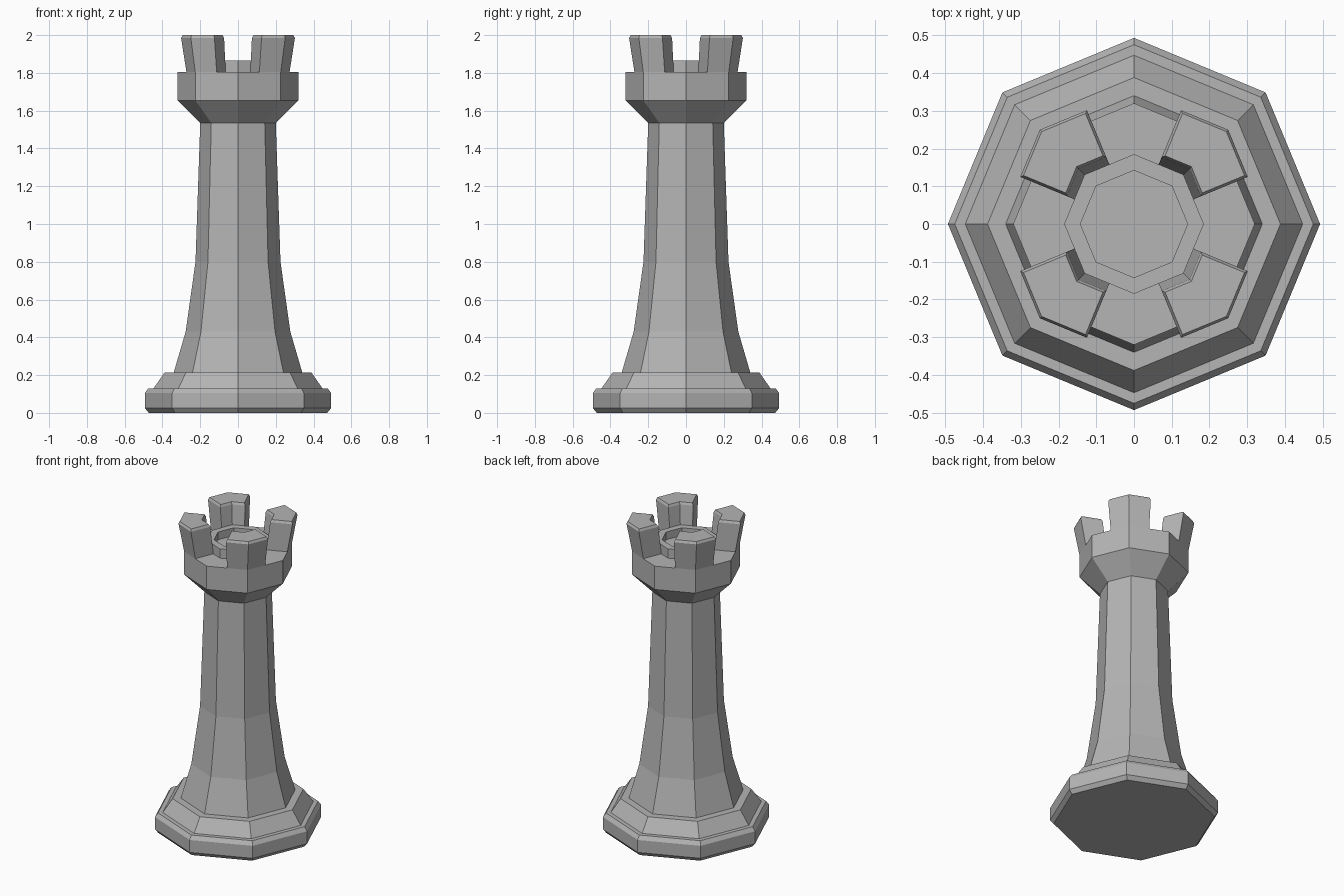
import bpy, bmesh, math

cube = bpy.data.objects.get("Cube")
if cube:
    bpy.data.objects.remove(cube)

GREY = (0.46, 0.46, 0.46, 1.0)
stone = bpy.data.materials.new("stone_grey")
stone.use_nodes = True
stone.diffuse_color = GREY
stone.node_tree.nodes["Principled BSDF"].inputs["Base Color"].default_value = GREY


def finish(bm, name):
    bmesh.ops.recalc_face_normals(bm, faces=bm.faces)
    mesh = bpy.data.meshes.new(name)
    bm.to_mesh(mesh)
    bm.free()
    mesh.materials.append(stone)
    obj = bpy.data.objects.new(name, mesh)
    bpy.context.collection.objects.link(obj)
    return obj


def polar(r, degrees, z):
    a = math.radians(degrees)
    return (r * math.cos(a), r * math.sin(a), z)


def lathe(name, profile, sides=8):
    """Closed faceted body from (radius, height) pairs, capped at both ends."""
    bm = bmesh.new()
    rings = [[bm.verts.new(polar(r, 360 * i / sides, z)) for i in range(sides)]
             for r, z in profile]
    for low, high in zip(rings, rings[1:]):
        for i in range(sides):
            j = (i + 1) % sides
            bm.faces.new((low[i], low[j], high[j], high[i]))
    bm.faces.new(rings[0])
    bm.faces.new(rings[-1])
    return finish(bm, name)


# Stepped octagonal foot
lathe("base", [(0.472, 0), (0.493, 0.025), (0.493, 0.105), (0.475, 0.13),
               (0.447, 0.13), (0.388, 0.215), (0.3, 0.215)])

# Tapering shaft
lathe("shaft", [(0.34, 0.215), (0.277, 0.43), (0.225, 0.8), (0.2, 1.535)])

# Flared crown with a raised rim around a shallow well
lathe("crown", [(0.2, 1.535), (0.32, 1.655), (0.32, 1.805), (0.185, 1.805),
                (0.185, 1.865), (0.142, 1.865), (0.142, 1.815)])


def battlement(name, middle):
    """One leaning block spanning half of two neighbouring octagon sides."""
    bm = bmesh.new()
    half_side = math.cos(math.pi / 8)
    rings = []
    # inner radius, outer radius, height, half angles at inner and outer edge
    for inner, outer, z, span_in, span_out in (
            (0.185, 0.32, 1.805, 22.5, 22.5),
            (0.208, 0.353, 1.985, 22.5, 22.5),
            (0.215, 0.346, 2.0, 20.5, 21.3)):
        ring = [polar(inner * (half_side if s else 1), middle + s * span_in, z)
                for s in (-1, 0, 1)]
        ring += [polar(outer * (half_side if s else 1), middle + s * span_out, z)
                 for s in (1, 0, -1)]
        rings.append([bm.verts.new(p) for p in ring])
    for low, high in zip(rings, rings[1:]):
        for i in range(6):
            j = (i + 1) % 6
            bm.faces.new((low[i], low[j], high[j], high[i]))
    bm.faces.new(rings[0])
    bm.faces.new(rings[-1])
    return finish(bm, name)


# Four battlements on the diagonals
for side, angle in (("back_left", 45), ("back_right", 135),
                    ("front_right", 225), ("front_left", 315)):
    battlement("battlement_" + side, angle)
